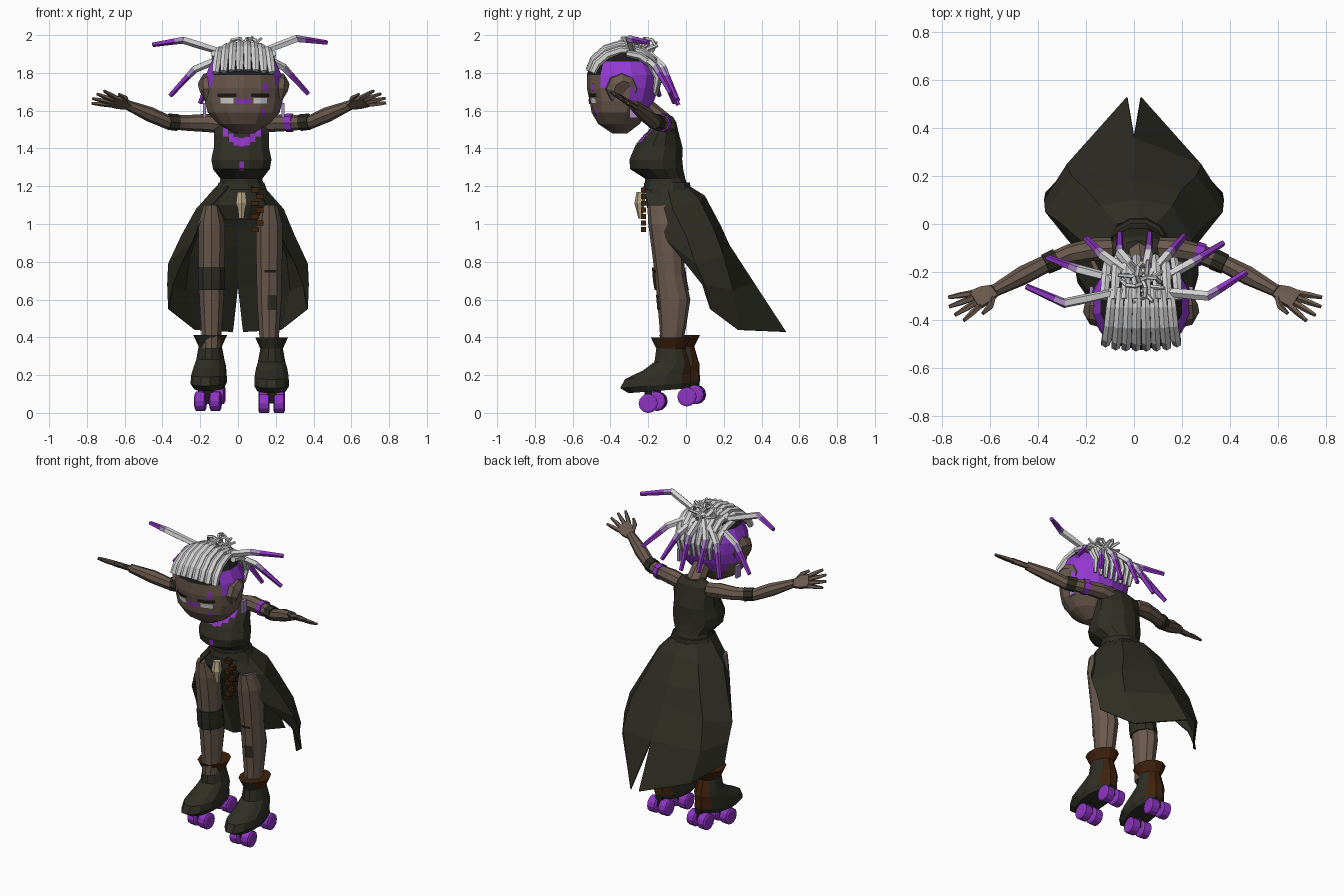
import bpy, bmesh, math, random
from mathutils import Vector, Matrix
from mathutils.bvhtree import BVHTree

random.seed(4)
if "Cube" in bpy.data.objects:
    bpy.data.objects.remove(bpy.data.objects["Cube"])


def material(name, r, g, b):
    m = bpy.data.materials.new(name)
    m.use_nodes = True
    m.diffuse_color = (r, g, b, 1)
    m.node_tree.nodes["Principled BSDF"].inputs["Base Color"].default_value = (r, g, b, 1)
    return m


SKIN = material("brown skin", .145, .1, .074)
CLOTH = material("dark olive cloth", .028, .028, .018)
PURPLE = material("purple", .27, .035, .54)
VIOLET = material("bright violet", .3, .042, .66)
LAVENDER = material("lavender", .4, .26, .57)
WHITE = material("white hair", .66, .66, .66)
LEATHER = material("brown leather", .05, .016, .004)
BONE = material("bone", .48, .39, .24)
BLACK = material("black", .012, .011, .01)


def finish(name, bm, mats, rule=None):
    bmesh.ops.recalc_face_normals(bm, faces=bm.faces)
    if rule:
        for f in bm.faces:
            f.material_index = rule(f.calc_center_median(), f.normal)
    mesh = bpy.data.meshes.new(name)
    bm.to_mesh(mesh)
    bm.free()
    for m in mats:
        mesh.materials.append(m)
    ob = bpy.data.objects.new(name, mesh)
    bpy.context.collection.objects.link(ob)
    return ob


def loft(name, rings, mats, rule=None, seg=None, closed=True, caps=True):
    """Skin a list of point rings; seg gives a material per band."""
    bm = bmesh.new()
    vs = [[bm.verts.new(p) for p in ring] for ring in rings]
    n = len(vs[0])
    for i in range(len(vs) - 1):
        for j in range(n if closed else n - 1):
            k = (j + 1) % n
            f = bm.faces.new((vs[i][j], vs[i][k], vs[i + 1][k], vs[i + 1][j]))
            f.material_index = seg[i] if seg else 0
    if caps:
        bm.faces.new(vs[0])
        bm.faces.new(vs[-1]).material_index = seg[-1] if seg else 0
    return finish(name, bm, mats, rule)


def ovals(cx, rows, n):
    """Horizontal rings from rows of (z, centre y, x radius, y radius)."""
    turns = [2 * math.pi * (j + .5) / n for j in range(n)]
    return [[Vector((cx + rx * math.cos(a), cy + ry * math.sin(a), z)) for a in turns]
            for z, cy, rx, ry in rows]


def tube(name, pts, radii, mats, n=6, seg=None):
    pts = [Vector(p) for p in pts]
    ref = Vector((0, 1, 0)) if abs((pts[-1] - pts[0]).normalized().x) > .6 else Vector((1, 0, 0))
    rings = []
    for i, p in enumerate(pts):
        d = (pts[min(i + 1, len(pts) - 1)] - pts[max(i - 1, 0)]).normalized()
        u = d.cross(ref).normalized()
        w = d.cross(u)
        rings.append([p + radii[i] * (math.cos(a) * u + math.sin(a) * w)
                      for a in (2 * math.pi * j / n for j in range(n))])
    return loft(name, rings, mats, seg=seg)


def box(name, c, size, mat):
    bm = bmesh.new()
    bmesh.ops.create_cube(bm, size=1, matrix=Matrix.Translation(c) @ Matrix.Diagonal((*size, 1)))
    return finish(name, bm, [mat])


def plate(name, target, cx, cz, w, h, mat, n=4):
    """Thin painted patch laid on the front of a part."""
    me = target.data
    tree = BVHTree.FromPolygons([v.co for v in me.vertices], [p.vertices[:] for p in me.polygons])
    rows = []
    for i in range(n + 1):
        row = [tree.ray_cast(Vector((cx + w * (j / n - .5), -2, cz + h * (i / n - .5))), Vector((0, 1, 0)))[0]
               for j in range(n + 1)]
        rows.append([p - Vector((0, .005, 0)) for p in row])
    loft(name, rows, [mat], closed=False, caps=False)


# Torso and hips
torso = loft("bodice", ovals(.018, [
    (1.18, -.1, .125, .12), (1.24, -.11, .115, .11), (1.29, -.155, .155, .145),
    (1.34, -.16, .165, .145), (1.41, -.145, .15, .13), (1.48, -.125, .15, .09),
    (1.54, -.105, .14, .055), (1.57, -.11, .07, .04)], 12), [CLOTH])
loft("shorts", ovals(.018, [(1.02, -.1, .11, .08), (1.1, -.1, .175, .115), (1.21, -.1, .125, .12)], 12), [CLOTH])
loft("belt", ovals(.018, [(1.18, -.1, .14, .13), (1.22, -.1, .125, .125)], 12), [CLOTH])
for i in range(-3, 4):
    plate("necklace_mark", torso, .02 + .029 * i, 1.432 + .006 * i * i, .027, .045, PURPLE)
plate("bodice_mark", torso, .02, 1.305, .025, .05, PURPLE)

# Open-fronted long skirt, split at the back
half_skirt = [
    [(.06, -.225, 1.2), (.15, -.2, 1.1), (.205, -.155, 1.0), (.24, -.1, .91), (.305, .005, .78), (.345, .085, .68)],
    [(.125, -.1, 1.2), (.232, -.07, 1.08), (.3, 0, .94), (.37, .05, .79), (.375, .1, .68), (.37, .13, .55)],
    [(.08, 0, 1.2), (.15, .075, 1.12), (.2, .145, .98), (.26, .2, .83), (.28, .25, .65), (.23, .28, .44)],
    [(0, .02, 1.2), (0, .1, 1.15), (0, .185, .99), (0, .23, .89), (0, .36, .69), (.03, .53, .43)]]
for side, label in ((1, "left"), (-1, "right")):
    sk = loft(label + "_skirt", [[(side * x + .01 * (z > 1), y, z) for x, y, z in col] for col in half_skirt],
              [CLOTH], closed=False, caps=False)
    sk.modifiers.new("thickness", "SOLIDIFY").thickness = .006

# Belt trinkets
loft("skull_charm", ovals(.018, [(1.03, -.24, .016, .012), (1.08, -.245, .022, .02),
                                 (1.11, -.245, .033, .028), (1.17, -.24, .024, .022)], 6), [BONE])
for i in range(7):
    box("chain_link", (.09 + .025 * (i % 2), -.225, 1.18 - .035 * i), (.04, .025, .026), LEATHER)

# Neck and head
tube("neck", [(.02, -.11, 1.52), (.03, -.2, 1.6), (.03, -.28, 1.66)], [.06, .055, .06], [SKIN], 8)


def head_paint(c, nrm):
    middle = abs(c.x - .03) < .15
    if c.z > 1.86 or middle and (c.z > 1.8 and c.y < -.42):
        return 2 if middle else 1
    shaved = c.z > 1.74 and c.y > -.42 or c.z > 1.62 and c.y > -.27
    return 1 if shaved else 0


head = loft("head", ovals(.03, [
    (1.48, -.35, .05, .04), (1.53, -.355, .14, .11), (1.59, -.35, .195, .15),
    (1.65, -.34, .212, .17), (1.72, -.335, .215, .19), (1.79, -.33, .205, .195),
    (1.86, -.335, .175, .165), (1.91, -.32, .13, .11), (1.935, -.32, .06, .05)], 14),
    [SKIN, VIOLET, BLACK], head_paint)
for s in (1, -1):
    x = .03 + s * .088
    plate("eye", head, x, 1.652, .07, .028, WHITE)
    plate("eyebrow", head, x, 1.682, .1, .02, BLACK)
    tube("ear", [(.03 + s * .17, -.34, 1.715), (.03 + s * .205, -.34, 1.715), (.03 + s * .217, -.335, 1.71)],
         [.09, .08, .05], [SKIN], 8)
    box("earring", (.03 + s * .208, -.28, 1.6), (.016, .04, .08), LAVENDER)
plate("nose_stripe", head, .03, 1.648, .08, .028, PURPLE)
plate("forehead_mark", head, .145, 1.725, .02, .04, PURPLE)
plate("cheek_mark", head, .135, 1.59, .025, .03, PURPLE)


# Braids lying on the scalp, front and back
def scalp(x, deg):
    a = math.radians(deg)
    t = (x / .23) ** 2
    return (.03 + x, -.33 - .19 * math.sqrt(1 - t * t) * math.cos(a),
            1.75 + .192 * math.sqrt(1 - t) * math.sin(a) + .012)


for i in range(8):
    x = -.154 + .044 * i
    tube("front_braid", [scalp(x * (1 - .002 * d), d) for d in (15, 35, 60, 85, 110)],
         [.02, .023, .022, .021, .016], [WHITE], 6)
    tube("back_braid", [scalp(x * (1.15 - .0015 * d), d) for d in (95, 120, 145, 175, 205)],
         [.018, .021, .021, .018, .01], [WHITE], 6)

# Loose locks: base, bend, tip
locks = [((.1, -.28, 1.9), (.31, -.3, 1.98), (.47, -.2, 1.96)),
         ((.1, -.24, 1.9), (.24, -.16, 1.83), (.37, -.08, 1.69)),
         ((-.05, -.28, 1.9), (-.29, -.33, 1.975), (-.45, -.26, 1.95)),
         ((-.04, -.24, 1.9), (-.23, -.19, 1.82), (-.36, -.14, 1.68)),
         ((0, -.22, 1.91), (-.13, -.13, 1.82), (-.2, -.06, 1.64)),
         ((.02, -.21, 1.92), (-.06, -.12, 1.83), (-.06, -.04, 1.65)),
         ((.04, -.21, 1.92), (.06, -.12, 1.83), (.065, -.04, 1.63)),
         ((.06, -.22, 1.91), (.14, -.13, 1.82), (.21, -.05, 1.66))]
for pts in locks:
    base, bend, tip = map(Vector, pts)
    tube("loose_lock", [base, base.lerp(bend, .65), bend, bend.lerp(tip, .25), tip],
         [.017, .021, .021, .018, .013], [WHITE, LAVENDER, PURPLE], 5, [0, 0, 1, 2])

# Knotted bun
for k in range(4):
    a = k * math.pi / 2
    bpy.ops.mesh.primitive_torus_add(
        major_segments=7, minor_segments=5, major_radius=.042, minor_radius=.01,
        location=(.03 + .035 * math.cos(a), -.24 + .035 * math.sin(a), 1.945), rotation=(1.1, 0, a))
    bpy.context.object.name = "bun_loop"
    bpy.context.object.data.materials.append(WHITE)
for k in range(8):
    a = k * math.tau / 8
    p = Vector((.03 + .03 * math.cos(a), -.24 + .03 * math.sin(a), 1.92))
    q = p + Vector((.075 * math.cos(a + .7), .07 * math.sin(a + .7), random.uniform(.02, .075)))
    tube("bun_strand", [p, q], [.012, .008], [WHITE], 5)

# Arms and hands
for s, label in ((1, "left"), (-1, "right")):
    def m(v, s=s):
        return Vector((s * v[0] + .005, v[1], v[2]))
    tube(label + "_arm", [m(p) for p in ((.1, -.1, 1.525), (.17, -.105, 1.535), (.27, -.125, 1.535), (.38, -.17, 1.54),
                                         (.47, -.215, 1.58), (.59, -.28, 1.63))],
         [.045, .048, .042, .037, .04, .026], [SKIN], 8)
    if s > 0:
        tube("purple_armband", [m((.25, -.12, 1.535)), m((.285, -.13, 1.536))], [.049, .048], [PURPLE], 8)
    tube("dark_armband", [m((.325, -.146, 1.537)), m((.375, -.168, 1.542))], [.045, .043], [CLOTH], 8)
    wrist, d = Vector((.58, -.275, 1.625)), Vector((.88, -.42, .25)).normalized()
    across = Vector((.35, .75, -.5))
    across = (across - across.dot(d) * d).normalized()
    thick = d.cross(across)
    loft(label + "_palm", [[m(wrist + d * t + across * w * u + thick * .017 * v)
                            for u, v in ((-1, -.6), (0, -1), (1, -.6), (1, .6), (0, 1), (-1, .6))]
                           for t, w in ((0, .024), (.05, .042), (.105, .045))], [SKIN])
    for u, length in ((-.036, .1), (-.012, .115), (.012, .115), (.036, .1)):
        root = wrist + d * .095 + across * u
        out = (d + across * u * 9).normalized()
        tube(label + "_finger", [m(root), m(root + out * length * .5), m(root + out * length)],
             [.014, .013, .008], [SKIN], 5)
    root = wrist + d * .03 - across * .025
    tube(label + "_thumb", [m(root), m(root + d * .03 - across * .035), m(root + d * .075 - across * .05)],
         [.014, .014, .008], [SKIN], 5)

# Legs, boots and skates
for s, label in ((1, "left"), (-1, "right")):
    shift = .005 if s > 0 else .02
    leg = loft(label + "_leg", ovals(s * .16 + shift, [
        (.34, -.08, .05, .055), (.45, -.07, .058, .07), (.6, -.065, .068, .088), (.73, -.085, .07, .08),
        (.85, -.095, .074, .085), (1.0, -.115, .074, .085), (1.1, -.13, .045, .075)], 10), [SKIN])
    if s < 0:
        loft("knee_pad", ovals(-.14, [(.65, -.075, .076, .091), (.7, -.085, .076, .09), (.77, -.092, .076, .088)], 10), [CLOTH])
    else:
        plate("shin_patch", leg, .18, .585, .045, .08, CLOTH)
        plate("knee_tattoo", leg, .17, .75, .06, .015, BLACK)
    place = Matrix.Translation((.178, -.01, 0) if s > 0 else (-.14, .035, .012)) @ Matrix.Rotation(0 if s > 0 else -.1, 4, "Z")
    boot = loft(label + "_boot", ovals(0, [
        (.4, -.07, .09, .11), (.34, -.07, .062, .08), (.27, -.065, .075, .095), (.235, -.09, .085, .13),
        (.195, -.14, .093, .18), (.15, -.15, .095, .195), (.12, -.135, .078, .165)], 12), [CLOTH, LEATHER],
        lambda c, n: int(c.z > .345 and n.y > -.6 or n.y > .6))
    for v in boot.data.vertices:
        if v.co.z < .24:
            v.co.z += .08 * (v.co.y + .1)
    boot.data.transform(place)
    for y, z in ((-.19, .05), (.015, .085)):
        truck = box(label + "_truck", (0, y, z + .035), (.05, .04, .07), BLACK)
        truck.data.transform(place)
        for x in (-.04, .04):
            tube(label + "_wheel", [place @ Vector((x + t, y, z)) for t in (-.03, -.024, .024, .03)],
                 [.04, .051, .051, .04], [PURPLE], 12)
